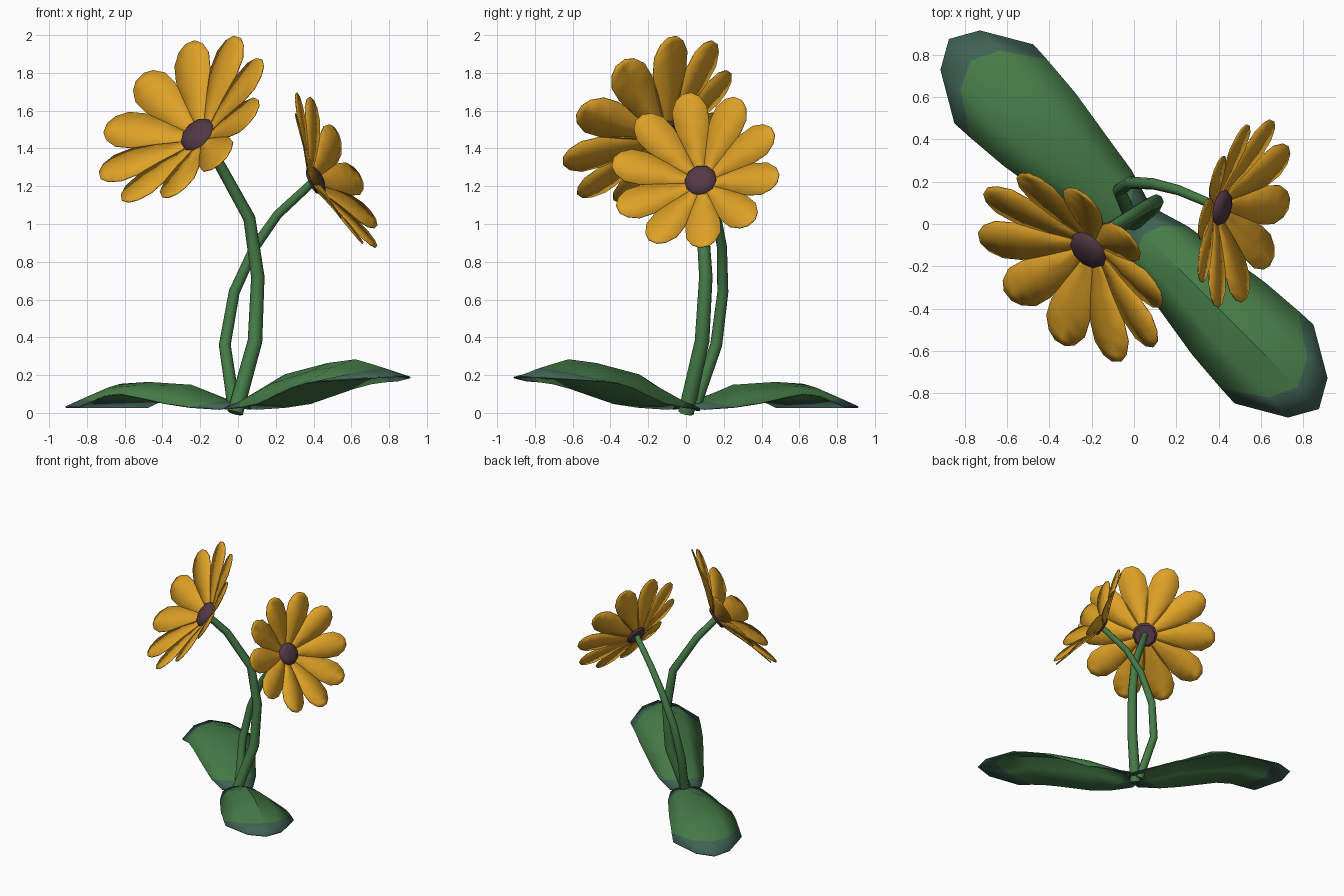
import bpy, bmesh, math
from mathutils import Vector, Matrix

if "Cube" in bpy.data.objects:
    bpy.data.objects.remove(bpy.data.objects["Cube"])


def material(name, rgb):
    m = bpy.data.materials.new(name)
    m.diffuse_color = (*rgb, 1)
    m.use_nodes = True
    m.node_tree.nodes["Principled BSDF"].inputs["Base Color"].default_value = m.diffuse_color
    return m


YELLOW = material("petal yellow", (0.74, 0.36, 0.02))
PURPLE = material("dark purple", (0.085, 0.04, 0.058))
GREEN = material("leaf green", (0.062, 0.205, 0.066))
TEAL = material("leaf edge teal", (0.05, 0.122, 0.088))


def finish(name, bm, mats, thickness=0, angle=35):
    bmesh.ops.recalc_face_normals(bm, faces=bm.faces)
    me = bpy.data.meshes.new(name)
    bm.to_mesh(me)
    bm.free()
    ob = bpy.data.objects.new(name, me)
    bpy.context.collection.objects.link(ob)
    for m in mats:
        me.materials.append(m)
    if thickness:
        mod = ob.modifiers.new("thickness", 'SOLIDIFY')
        mod.thickness = thickness
        mod.offset = 0
    bpy.ops.object.select_all(action='DESELECT')
    ob.select_set(True)
    bpy.context.view_layer.objects.active = ob
    bpy.ops.object.shade_smooth_by_angle(angle=math.radians(angle))
    return ob


def skin(bm, rows, closed=False):
    """Bridge rows of vertices; returns the faces of each band."""
    bands = []
    for a, b in zip(rows, rows[1:]):
        n = len(a)
        bands.append([bm.faces.new((a[i], a[(i + 1) % n], b[(i + 1) % n], b[i]))
                      for i in range(n if closed else n - 1)])
    return bands


def stem(name, pts, r0, r1, sides=8):
    pts = [Vector(p) for p in pts]
    bm = bmesh.new()
    rings = []
    for i, p in enumerate(pts):
        d = (pts[min(i + 1, len(pts) - 1)] - pts[max(i - 1, 0)]).normalized()
        u = Vector((0, 1, 0)).cross(d).normalized()
        v = d.cross(u)
        r = r0 + (r1 - r0) * i / (len(pts) - 1)
        rings.append([bm.verts.new(p + r * (u * math.cos(a) + v * math.sin(a)))
                      for a in (math.tau * k / sides for k in range(sides))])
    skin(bm, rings, True)
    bm.faces.new(rings[0])
    bm.faces.new(rings[-1])
    return finish(name, bm, [GREEN], angle=50)


# petal profile: distance out, half width, rise (in units of flower radius)
PETAL = [(0.05, 0.02, 0.0), (0.2, 0.075, 0.03), (0.42, 0.15, 0.12),
         (0.65, 0.205, 0.2), (0.82, 0.205, 0.25), (0.94, 0.14, 0.285), (1.0, 0.055, 0.3)]


def flower(label, rim_centre, normal, radius, phase, petals=10):
    n = Vector(normal).normalized()
    u = Vector((0, 0, 1)).cross(n).normalized()
    v = n.cross(u)
    base = Vector(rim_centre) - n * 0.3 * radius
    frame = Matrix((u, v, n)).transposed().to_4x4()
    frame = Matrix.Translation(base) @ frame @ Matrix.Scale(radius, 4)
    # petals
    bm = bmesh.new()
    for k in range(petals):
        spin = frame @ Matrix.Rotation(math.radians(phase) + math.tau * k / petals, 4, 'Z')
        skin(bm, [[bm.verts.new(spin @ Vector((r, w * s, h))) for s in (-1, 0, 1)]
                  for r, w, h in PETAL])
    finish(label + "_petals", bm, [YELLOW], 0.006)
    # domed centre
    bm = bmesh.new()
    rings = [[bm.verts.new(frame @ Vector((r * math.cos(a), r * math.sin(a), h)))
              for a in (math.tau * i / 10 for i in range(10))]
             for r, h in ((0.15, -0.02), (0.19, 0.03), (0.17, 0.07), (0.1, 0.1))]
    skin(bm, rings, True)
    bm.faces.new(rings[0])
    bm.faces.new(rings[-1])
    finish(label + "_centre", bm, [PURPLE], angle=45)
    return base


# leaf rows: distance along midrib, pull-back at edges, half width
LEAF = [(-0.04, -0.06, 0.12), (0.07, -0.12, 0.17), (0.35, 0.0, 0.195), (0.67, 0.04, 0.24),
        (0.88, 0.13, 0.25), (1.09, 0.25, 0.257), (1.235, 0.3, 0.262)]


def leaf(name, direction, heights):
    d = Vector(direction).normalized()
    s = Vector((-d.y, d.x, 0))
    bm = bmesh.new()
    rows = []
    for (t, back, w), (mid, edge) in zip(LEAF, heights):
        rows.append([bm.verts.new(d * (t - back * f * f) + s * w * f
                                  + Vector((0, 0, mid + (edge - mid) * abs(f) ** 1.6)))
                     for f in (-1, -0.5, 0, 0.5, 1)])
    bands = skin(bm, rows)
    for f in bands[0] + bands[-1]:      # teal at root and tip
        f.material_index = 1
    finish(name, bm, [GREEN, TEAL], 0.008)


big = flower("large_flower", (-0.30, -0.205, 1.555), (-0.585, -0.575, 0.573), 0.543, 6)
small = flower("small_flower", (0.52, 0.05, 1.285), (0.87, -0.22, 0.43), 0.46, 30)

stem("large_stem", [(-0.015, 0.0, 0.0), (0.09, 0.085, 0.38), (0.105, 0.105, 0.72),
                    (0.06, 0.085, 1.03), (-0.095, -0.01, 1.31), big], 0.042, 0.026)
stem("small_stem", [(-0.02, 0.04, 0.02), (-0.07, 0.16, 0.36), (-0.02, 0.195, 0.64),
                    (0.09, 0.19, 0.88), (0.21, 0.16, 1.05), small], 0.034, 0.022)

leaf("right_leaf", (1, -1, 0), [(0.035, 0.02), (0.07, 0.03), (0.2, 0.05), (0.26, 0.13),
                                (0.28, 0.155), (0.235, 0.165), (0.195, 0.17)])
leaf("left_leaf", (-1, 1, 0), [(0.035, 0.02), (0.06, 0.03), (0.145, 0.05), (0.16, 0.1),
                               (0.15, 0.09), (0.08, 0.06), (0.03, 0.03)])
